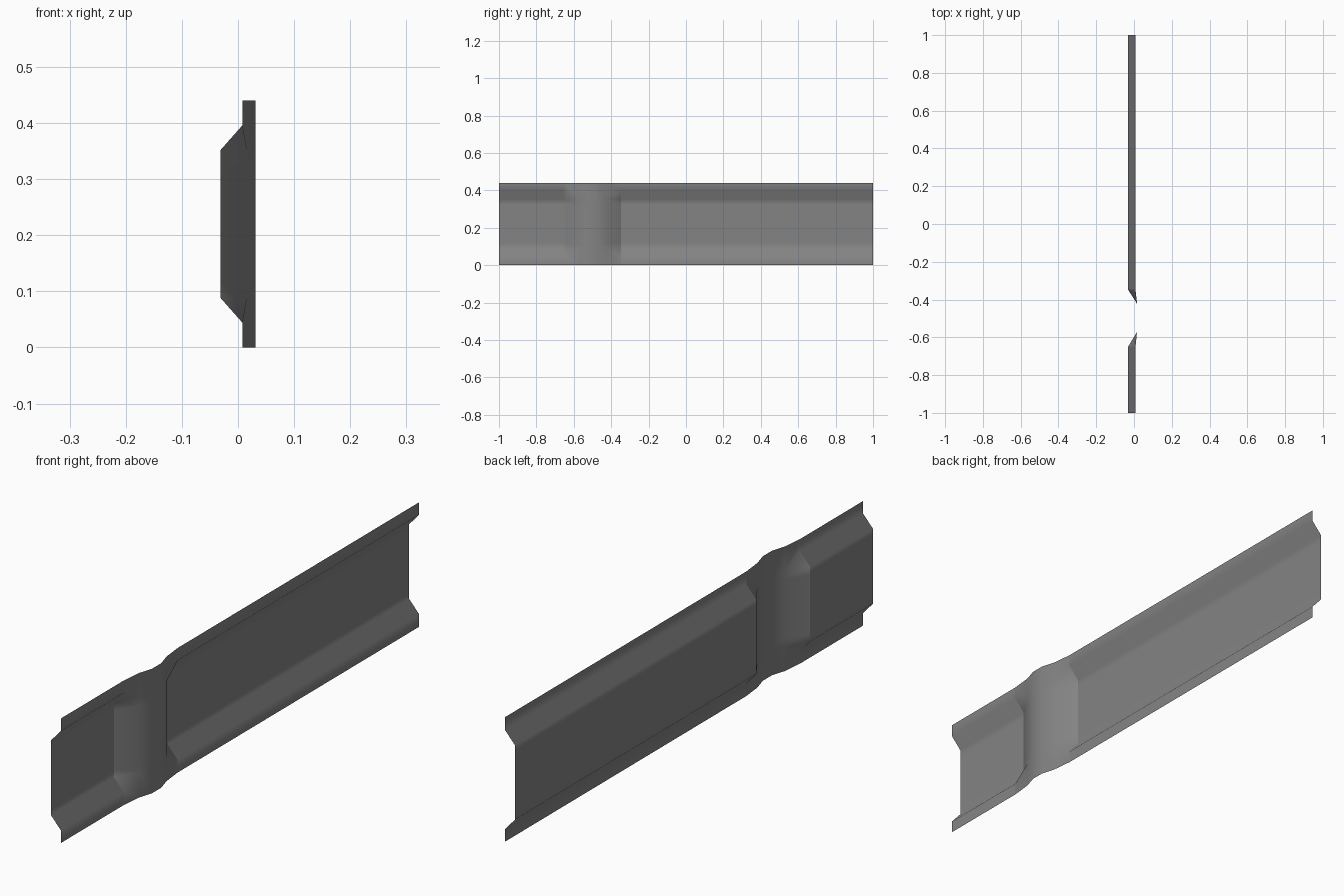
import bpy, bmesh

if "Cube" in bpy.data.objects:
    bpy.data.objects.remove(bpy.data.objects["Cube"])

HALF = 0.22        # half height of the panel
CORNER = 0.132     # half height of the recessed web
WEB_X = -0.031
BREAKS = (-0.649, -0.348)   # hard creases where the joint band starts and ends

# stations along the length: y, flange x, True where the section keeps its recess
stations = [
    (-1.0, 0.008, True), (BREAKS[0], 0.008, True),
    (-0.572, 0.016, False), (-0.523, 0.031, False),
    (-0.473, 0.031, False), (-0.422, 0.016, False),
    (BREAKS[1], 0.008, True), (1.0, 0.008, True),
]


def section(y, x, recessed):
    """Upper half of the sheet profile, mirrored into the lower half."""
    web = WEB_X if recessed else x
    fold = 0.176 if recessed else CORNER   # flange fold closes onto web corner
    upper = [(x, HALF), (x, fold), (web, CORNER), (web, 0.104)]
    pts = upper + [(px, -h) for px, h in reversed(upper)]
    return [(px, y, HALF + h) for px, h in pts]


# pressed sheet rail with a raised joint band
bm = bmesh.new()
rows = [[bm.verts.new(p) for p in section(*s)] for s in stations]
for a, b in zip(rows, rows[1:]):
    for i in range(len(a) - 1):
        bm.faces.new((a[i], a[i + 1], b[i + 1], b[i]))
bmesh.ops.remove_doubles(bm, verts=bm.verts[:], dist=0.0005)
bm.normal_update()
if sum(f.normal.x for f in bm.faces) < 0:
    bmesh.ops.reverse_faces(bm, faces=bm.faces[:])

# smooth folds, sharp creases at the ends of the joint band
for f in bm.faces:
    f.smooth = True
for e in bm.edges:
    if any(all(abs(v.co.y - y) < 0.001 for v in e.verts) for y in BREAKS):
        e.smooth = False

mesh = bpy.data.meshes.new("sheet_rail")
bm.to_mesh(mesh)
bm.free()
rail = bpy.data.objects.new("sheet_rail", mesh)
bpy.context.collection.objects.link(rail)

# dark grey metal
metal = bpy.data.materials.new("dark_metal")
metal.diffuse_color = (0.23, 0.23, 0.23, 1)
metal.use_nodes = True
metal.node_tree.nodes["Principled BSDF"].inputs["Base Color"].default_value = metal.diffuse_color
mesh.materials.append(metal)
